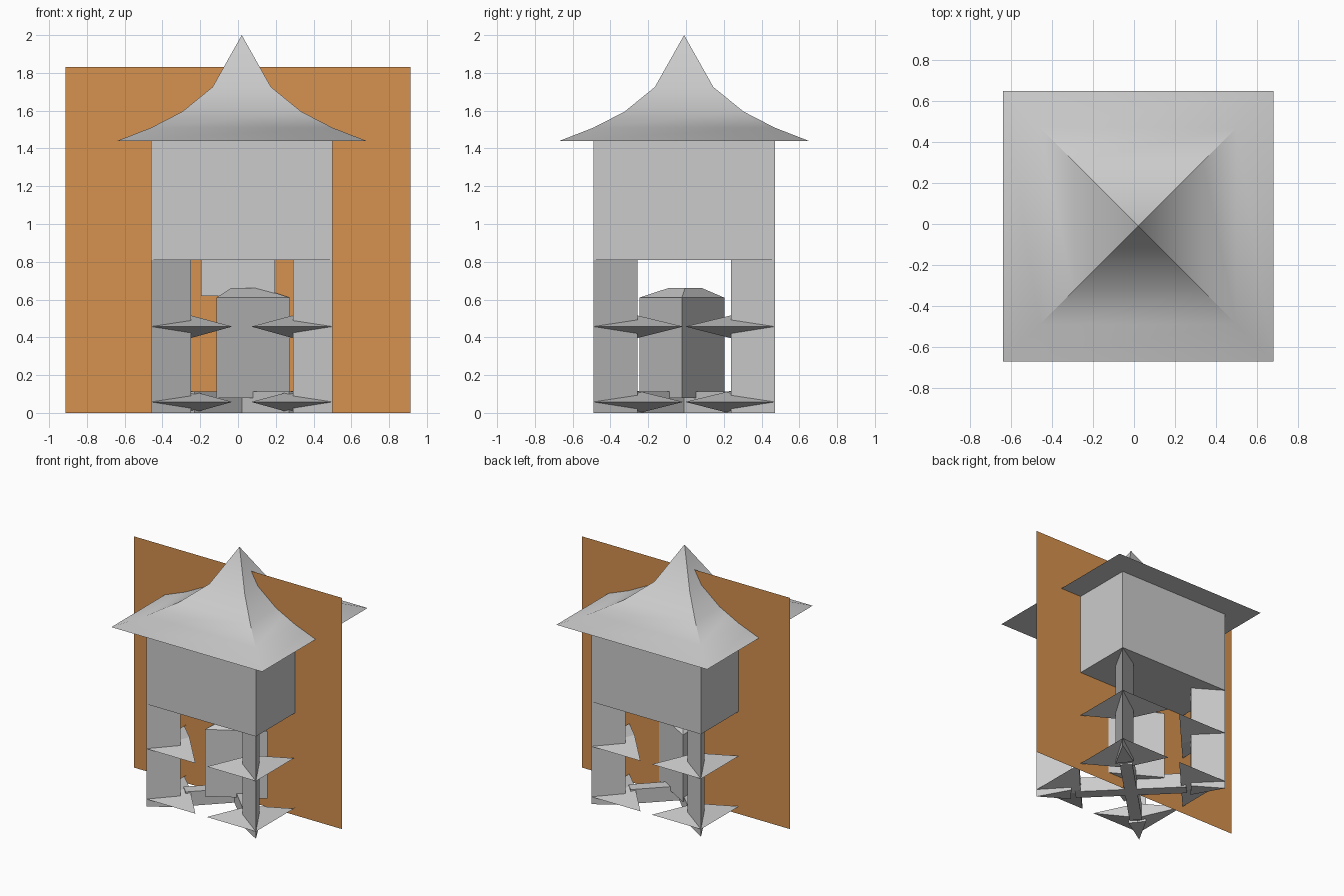
import bpy, bmesh, math

if "Cube" in bpy.data.objects:
    bpy.data.objects.remove(bpy.data.objects["Cube"])

CX, CY = 0.02, -0.01   # centre of the tower
H = 0.48               # half width of the tower


def material(name, rgb):
    m = bpy.data.materials.new(name)
    m.diffuse_color = (*rgb, 1)
    m.use_nodes = True
    m.node_tree.nodes["Principled BSDF"].inputs["Base Color"].default_value = m.diffuse_color
    return m


GREY = material("stone grey", (0.6, 0.6, 0.6))
ORANGE = material("warm orange", (0.67, 0.284, 0.077))


def make(name, verts, faces, mat, clip=False):
    bm = bmesh.new()
    vs = [bm.verts.new(v) for v in verts]
    for f in faces:
        bm.faces.new([vs[i] for i in f])
    if clip:  # cut off everything below the ground
        geom = bm.verts[:] + bm.edges[:] + bm.faces[:]
        cut = bmesh.ops.bisect_plane(bm, geom=geom, plane_co=(0, 0, 0),
                                     plane_no=(0, 0, -1), clear_outer=True)
        edges = [e for e in cut["geom_cut"] if isinstance(e, bmesh.types.BMEdge)]
        if edges:
            bmesh.ops.contextual_create(bm, geom=edges)
    if len(faces) > 1:
        bmesh.ops.recalc_face_normals(bm, faces=bm.faces[:])
    me = bpy.data.meshes.new(name)
    bm.to_mesh(me)
    bm.free()
    me.materials.append(mat)
    ob = bpy.data.objects.new(name, me)
    bpy.context.collection.objects.link(ob)
    return ob


def loft(name, rings, mat):
    """Closed solid through rings of equal point count."""
    n = len(rings[0])
    verts = [p for r in rings for p in r]
    faces = [tuple(range(n)), tuple(range(len(verts) - n, len(verts)))]
    for k in range(len(rings) - 1):
        for i in range(n):
            j = (i + 1) % n
            faces.append((k*n + i, k*n + j, (k+1)*n + j, (k+1)*n + i))
    return make(name, verts, faces, mat)


def square(h, z):
    return [(CX + a*h, CY + b*h, z) for a, b in ((-1, -1), (1, -1), (1, 1), (-1, 1))]


# upper chamber
loft("upper_chamber", [square(H, 0.81), square(H, 1.44)], GREY)

# flared roof
profile = [(0.66, 1.44), (0.48, 1.51), (0.315, 1.595), (0.155, 1.725)]
verts = [p for h, z in profile for p in square(h, z)] + [(CX, CY, 2.0)]
faces = [(3, 2, 1, 0)]
for k in range(4):
    for i in range(4):
        j = (i + 1) % 4
        a, b = k*4 + i, k*4 + j
        faces.append((a, b, b + 4, a + 4) if k < 3 else (a, b, 16))
roof = make("flared_roof", verts, faces, GREY)
bpy.context.view_layer.objects.active = roof
roof.select_set(True)
bpy.ops.object.shade_smooth_by_angle(angle=math.radians(30))
roof.select_set(False)

# wedge legs with two spiked collars each
for sx, side in ((-1, "left"), (1, "right")):
    for sy, end in ((-1, "front"), (1, "back")):
        def at(dx, dy, z):  # offsets measured inwards from the corner
            return (CX + sx*(H - dx), CY + sy*(H - dy), z)
        tri = [(0, 0), (0.21, 0.13), (0.13, 0.233)]
        loft(f"leg_{end}_{side}", [[at(*p, z) for p in tri] for z in (0, 0.81)], GREY)
        for z, level in ((0.058, "lower"), (0.457, "upper")):
            pts = [at(0, 0, z), at(0.43, 0, z), at(0, 0.475, z),
                   at(0.213, 0.236, z + 0.058), at(0.213, 0.236, z - 0.06)]
            make(f"{level}_collar_{end}_{side}", pts,
                 [(0, 1, 3), (1, 2, 3), (2, 0, 3), (1, 0, 4), (2, 1, 4), (0, 2, 4)],
                 GREY, clip=True)

# crossed floor beams
for k, angle in enumerate((45, 135)):
    c, s = math.cos(math.radians(angle)), math.sin(math.radians(angle))
    rect = [(-0.4, -0.045), (0.4, -0.045), (0.4, 0.045), (-0.4, 0.045)]
    loft(f"floor_beam_{k + 1}", [[(CX + u*c - v*s, CY + u*s + v*c, z) for u, v in rect]
                                 for z in (0, 0.113)], GREY)


# three-sided inner pillar with a bevelled cap
def triangle(r, z, cy):
    return [(0.015 + r*math.cos(a), cy + r*math.sin(a), z)
            for a in (0, math.tau/3, 2*math.tau/3)]


loft("inner_pillar", [triangle(0.26, 0.08, -0.022), triangle(0.26, 0.61, -0.022),
                      triangle(0.105, 0.66, -0.005)], GREY)


# thin upright panels
def panel(name, x, z0, z1, y, mat):
    make(name, [(-x, y, z0), (x, y, z0), (x, y, z1), (-x, y, z1)], [(0, 1, 2, 3)], mat)


panel("orange_panel", 0.912, 0, 1.83, 0.0, ORANGE)
panel("hanging_plate", 0.195, 0.62, 0.82, -0.02, GREY)
